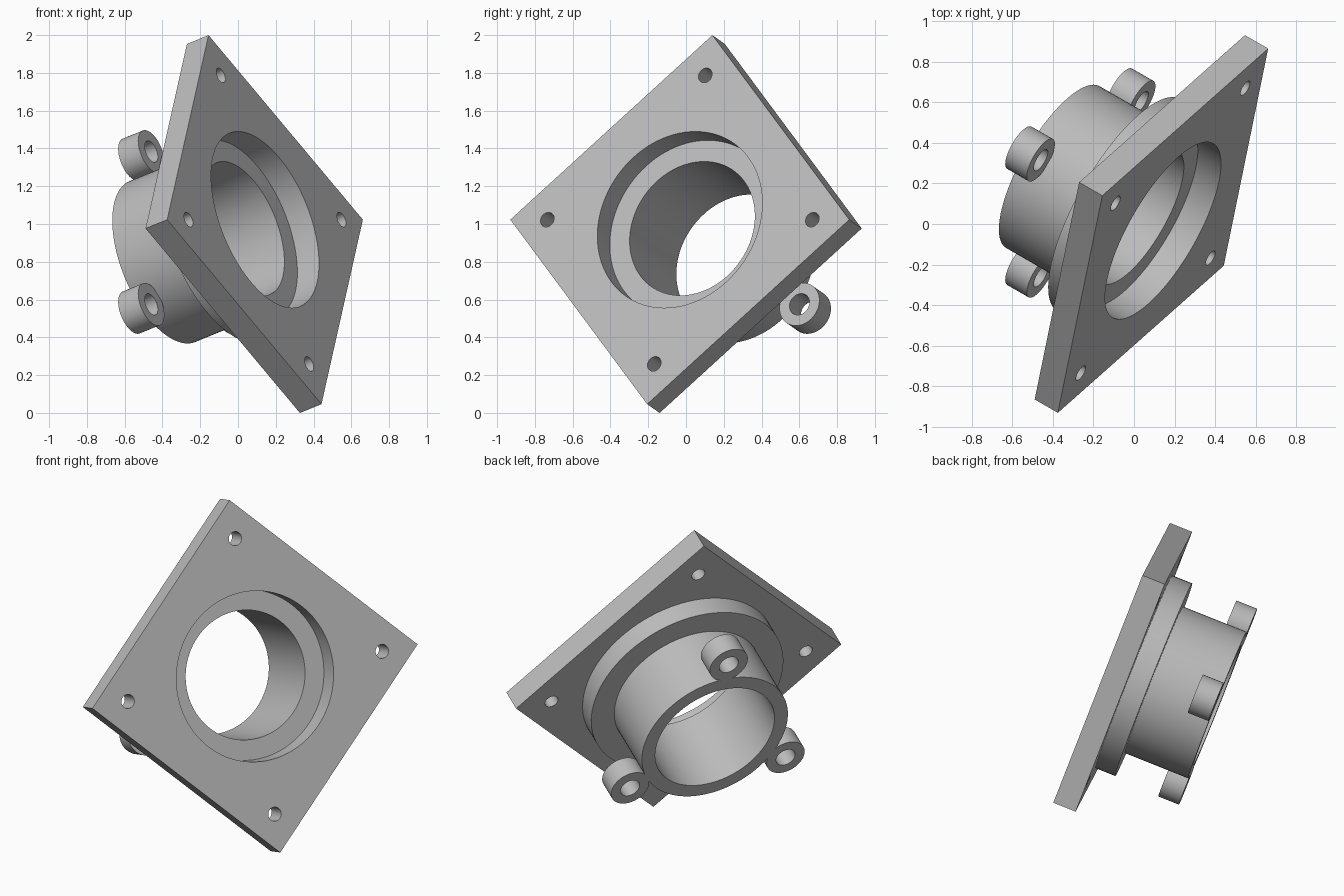
import bpy, bmesh, math
from mathutils import Matrix, Vector

cube = bpy.data.objects.get("Cube")
if cube:
    bpy.data.objects.remove(cube, do_unlink=True)

# One grey metal colour
grey = bpy.data.materials.new("grey_metal")
grey.use_nodes = True
GREY = (0.5, 0.5, 0.5, 1)
grey.diffuse_color = GREY
grey.node_tree.nodes["Principled BSDF"].inputs["Base Color"].default_value = GREY

# Tilted part frame: origin at the centre of the plate's outer face, axis outwards
turn, tilt = math.radians(60), math.asin(1 / 3)
side = Vector((math.cos(turn), math.sin(turn), 0))
level = Vector((math.sin(turn), -math.cos(turn), 0))
axis = level * math.cos(tilt) + Vector((0, 0, math.sin(tilt)))
up = axis.cross(side)
FRAME = Matrix.Translation((0.143, -0.033, 1.023)) @ Matrix((side, up, axis)).transposed().to_4x4()

# Main sizes, depths measured back from the outer face
DIAGONAL, PLATE, FLANGE, LUG, END = 2.072, 0.14, 0.265, 0.535, 0.665
BORE, RECESS = 0.376, 0.495


def finish(name, bm):
    bmesh.ops.recalc_face_normals(bm, faces=bm.faces)
    mesh = bpy.data.meshes.new(name)
    bm.to_mesh(mesh)
    bm.free()
    mesh.materials.append(grey)
    obj = bpy.data.objects.new(name, mesh)
    bpy.context.collection.objects.link(obj)
    obj.matrix_world = FRAME
    return obj


def activate(obj):
    bpy.ops.object.select_all(action='DESELECT')
    obj.select_set(True)
    bpy.context.view_layer.objects.active = obj


def smooth(obj):
    activate(obj)
    bpy.ops.object.shade_smooth_by_angle(angle=math.radians(30))


def lathe(name, profile, centre=(0, 0), steps=96):
    """Spin a closed (radius, depth) outline around the part axis."""
    bm = bmesh.new()
    verts = [bm.verts.new((r, 0, -d)) for r, d in profile]
    edges = [bm.edges.new((v, verts[i - 1])) for i, v in enumerate(verts)]
    bmesh.ops.spin(bm, geom=verts + edges, cent=(0, 0, 0), axis=(0, 0, 1),
                   angle=math.tau, steps=steps, use_duplicate=False)
    bmesh.ops.remove_doubles(bm, verts=bm.verts, dist=1e-5)
    bmesh.ops.translate(bm, verts=bm.verts, vec=(*centre, 0))
    obj = finish(name, bm)
    smooth(obj)
    return obj


def polar(radius, degrees):
    a = math.radians(degrees)
    return radius * math.cos(a), radius * math.sin(a)


# Square plate standing on its corner
bm = bmesh.new()
edge = DIAGONAL / math.sqrt(2)
bmesh.ops.create_cube(bm, size=1, matrix=Matrix.Translation((0, 0, -PLATE / 2))
                      @ Matrix.Rotation(math.pi / 4, 4, 'Z')
                      @ Matrix.Diagonal((edge, edge, PLATE, 1)))
plate = finish("mounting_plate", bm)

# Cutter for the central recess and the four bolt holes
bm = bmesh.new()
holes = [((0, 0), RECESS, 96)] + [(polar(0.81, a), 0.041, 32) for a in (0, 90, 180, 270)]
for (x, y), radius, sides in holes:
    bmesh.ops.create_cone(bm, cap_ends=True, segments=sides, radius1=radius, radius2=radius,
                          depth=1, matrix=Matrix.Translation((x, y, 0)))
cutter = finish("hole_cutter", bm)
cutter.hide_render = True
cut = plate.modifiers.new("holes", 'BOOLEAN')
cut.object, cut.operation, cut.solver = cutter, 'DIFFERENCE', 'EXACT'
activate(plate)
bpy.ops.object.modifier_apply(modifier=cut.name)
bpy.data.objects.remove(cutter, do_unlink=True)
smooth(plate)

# Round flange stepping down to the tube, with a through bore
lathe("flanged_tube", [(BORE, PLATE), (0.605, PLATE), (0.605, FLANGE),
                       (0.46, FLANGE), (0.46, END), (BORE, END)])

# Three drilled lugs around the tube end
for i, angle in enumerate((90, 210, 330)):
    lathe(f"screw_lug_{i + 1}", [(0.06, LUG), (0.12, LUG), (0.12, END), (0.06, END)],
          polar(0.572, angle), 48)
